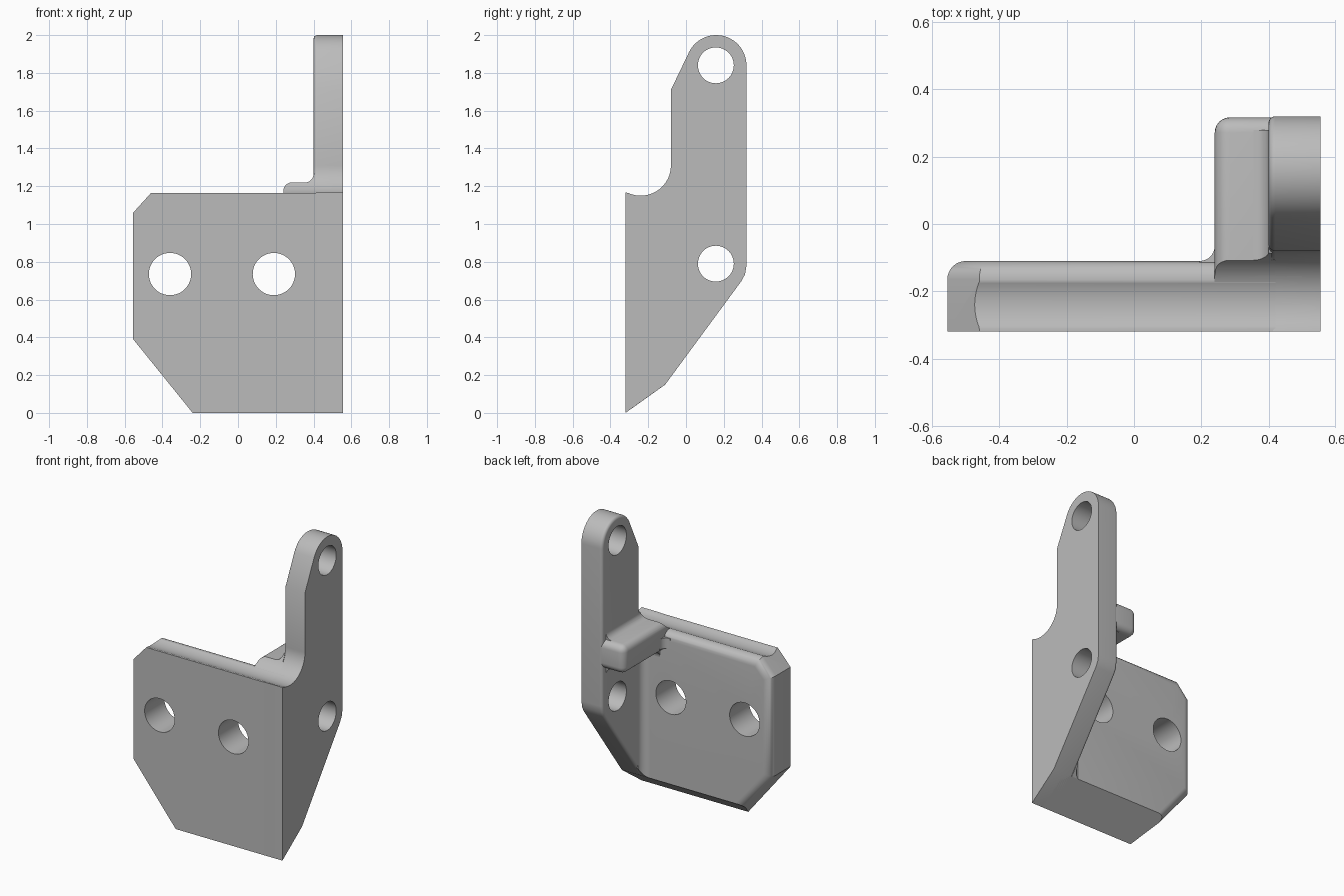
import bpy
import bmesh
from math import sin, cos, pi, radians

cube = bpy.data.objects.get("Cube")
if cube:
    bpy.data.objects.remove(cube, do_unlink=True)

GREY = (0.5, 0.5, 0.5, 1.0)
metal = bpy.data.materials.new("plain grey metal")
metal.use_nodes = True
metal.diffuse_color = GREY
metal.node_tree.nodes["Principled BSDF"].inputs["Base Color"].default_value = GREY


def arc(cu, cv, r, start, end, steps):
    angles = [radians(start + (end - start) * i / steps) for i in range(steps + 1)]
    return [(cu + r * cos(a), cv + r * sin(a)) for a in angles]


def inset(points, dist):
    """Move every edge of a counter-clockwise outline inward."""
    result = []
    for i, (u, v) in enumerate(points):
        (pu, pv), (nu, nv) = points[i - 1], points[(i + 1) % len(points)]
        au, av, bu, bv = u - pu, v - pv, nu - u, nv - v
        la, lb = (au * au + av * av) ** 0.5, (bu * bu + bv * bv) ** 0.5
        n1, n2 = (-av / la, au / la), (-bv / lb, bu / lb)
        k = dist / (1 + n1[0] * n2[0] + n1[1] * n2[1])
        result.append((u + k * (n1[0] + n2[0]), v + k * (n1[1] + n2[1])))
    return result


def add_object(name, bm):
    bmesh.ops.recalc_face_normals(bm, faces=bm.faces)
    mesh = bpy.data.meshes.new(name)
    bm.to_mesh(mesh)
    bm.free()
    mesh.materials.append(metal)
    obj = bpy.data.objects.new(name, mesh)
    bpy.context.collection.objects.link(obj)
    return obj


def prism(name, axis, points, start, end, radius=0.0):
    """Extrude an outline along an axis, rounding the rim at the end side."""
    place = {"x": lambda u, v, d: (d, u, v),
             "y": lambda u, v, d: (u, d, v),
             "z": lambda u, v, d: (u, v, d)}[axis]
    side = 1 if end > start else -1
    layers = [(points, start)]
    if radius:
        for i in range(9):
            a = pi / 2 * i / 8
            layers.append((inset(points, radius * (1 - cos(a))),
                           end - side * radius * (1 - sin(a))))
    else:
        layers.append((points, end))
    bm = bmesh.new()
    rings = [[bm.verts.new(place(u, v, d)) for u, v in ring] for ring, d in layers]
    for low, high in zip(rings, rings[1:]):
        for i in range(len(points)):
            bm.faces.new((low[i - 1], low[i], high[i], high[i - 1]))
    bm.faces.new(rings[0])
    bm.faces.new(rings[-1])
    return add_object(name, bm)


def fillet(name, axis, u, v, su, sv, r, start, end):
    """Concave strip filling an inside corner."""
    pad = 0.01
    curve = [(u + su * r * (1 - sin(t)), v + sv * r * (1 - cos(t)))
             for t in [pi / 2 * i / 8 for i in range(9)]]
    points = [(u - su * pad, v - sv * pad), (u + su * r, v - sv * pad)]
    return prism(name, axis, points + curve + [(u - su * pad, v + sv * r)], start, end)


def boolean(obj, cutter, operation):
    mod = obj.modifiers.new("cut", "BOOLEAN")
    mod.object, mod.operation, mod.solver = cutter, operation, "EXACT"
    graph = bpy.context.evaluated_depsgraph_get()
    mesh = bpy.data.meshes.new_from_object(obj.evaluated_get(graph))
    obj.modifiers.clear()
    obj.data = mesh


def drill(obj, axis, u, v, r):
    cutter = prism("drill", axis, arc(u, v, r, 0, 352.5, 47), -1, 1)
    boolean(obj, cutter, "DIFFERENCE")
    bpy.data.objects.remove(cutter, do_unlink=True)


# Side outline shared by the arm and the trimming of the other parts
profile = [(-0.32, 0), (-0.11, 0.15), (0.295, 0.70), (0.313, 0.735), (0.32, 0.78)]
profile += arc(0.16, 1.84, 0.16, 0, 154, 28)
profile += [(-0.08, 1.71)] + arc(-0.24, 1.31, 0.16, 0, -114, 24)
profile += [(-0.32, 1.167)]

# Upright arm with two holes
side_arm = prism("side_arm", "x", profile, 0.555, 0.40, 0.02)
for z in (0.79, 1.84):
    drill(side_arm, "x", 0.158, z, 0.095)

# Mounting plate with clipped corners and rounded rear rim
outline = [(-0.24, 0), (0.47, 0), (0.47, 1.165), (-0.46, 1.165),
           (-0.555, 1.06), (-0.555, 0.39)]
mounting_plate = prism("mounting_plate", "y", outline, -0.36, -0.11, 0.055)

# Rounded rib between the plate and the arm
bm = bmesh.new()
bmesh.ops.create_cube(bm, size=1)
low, high = (0.24, -0.28, 1.03), (0.50, 0.317, 1.22)
for vert in bm.verts:
    vert.co = [lo if c < 0 else hi for c, lo, hi in zip(vert.co, low, high)]
bmesh.ops.bevel(bm, geom=list(bm.edges), offset=0.045, segments=6, profile=0.5,
                affect="EDGES")
rib = add_object("rib", bm)

# Blends in the inside corners
blends = [
    fillet("plate_arm_blend", "z", 0.40, -0.11, -1, 1, 0.05, 0, 1.06),
    fillet("rib_top_blend", "y", 0.40, 1.22, -1, 1, 0.045, -0.13, 0.28),
    fillet("rib_bottom_blend", "y", 0.40, 1.03, -1, -1, 0.045, -0.13, 0.28),
    fillet("rib_side_blend", "z", 0.24, -0.11, -1, 1, 0.045, 1.06, 1.13),
    fillet("rib_plate_blend", "x", -0.11, 1.03, 1, -1, 0.045, 0.27, 0.42),
]

# Trim everything to the side outline
trimmer = prism("trimmer", "x", profile, -1, 1)
for part in [mounting_plate, rib] + blends:
    boolean(part, trimmer, "INTERSECT")
bpy.data.objects.remove(trimmer, do_unlink=True)

# Plate bolt holes
for x in (-0.36, 0.19):
    drill(mounting_plate, "y", x, 0.735, 0.112)

# Smooth shading with crisp edges
for part in [side_arm, mounting_plate, rib] + blends:
    bpy.ops.object.select_all(action="DESELECT")
    part.select_set(True)
    bpy.context.view_layer.objects.active = part
    bpy.ops.object.shade_smooth_by_angle(angle=radians(30))
